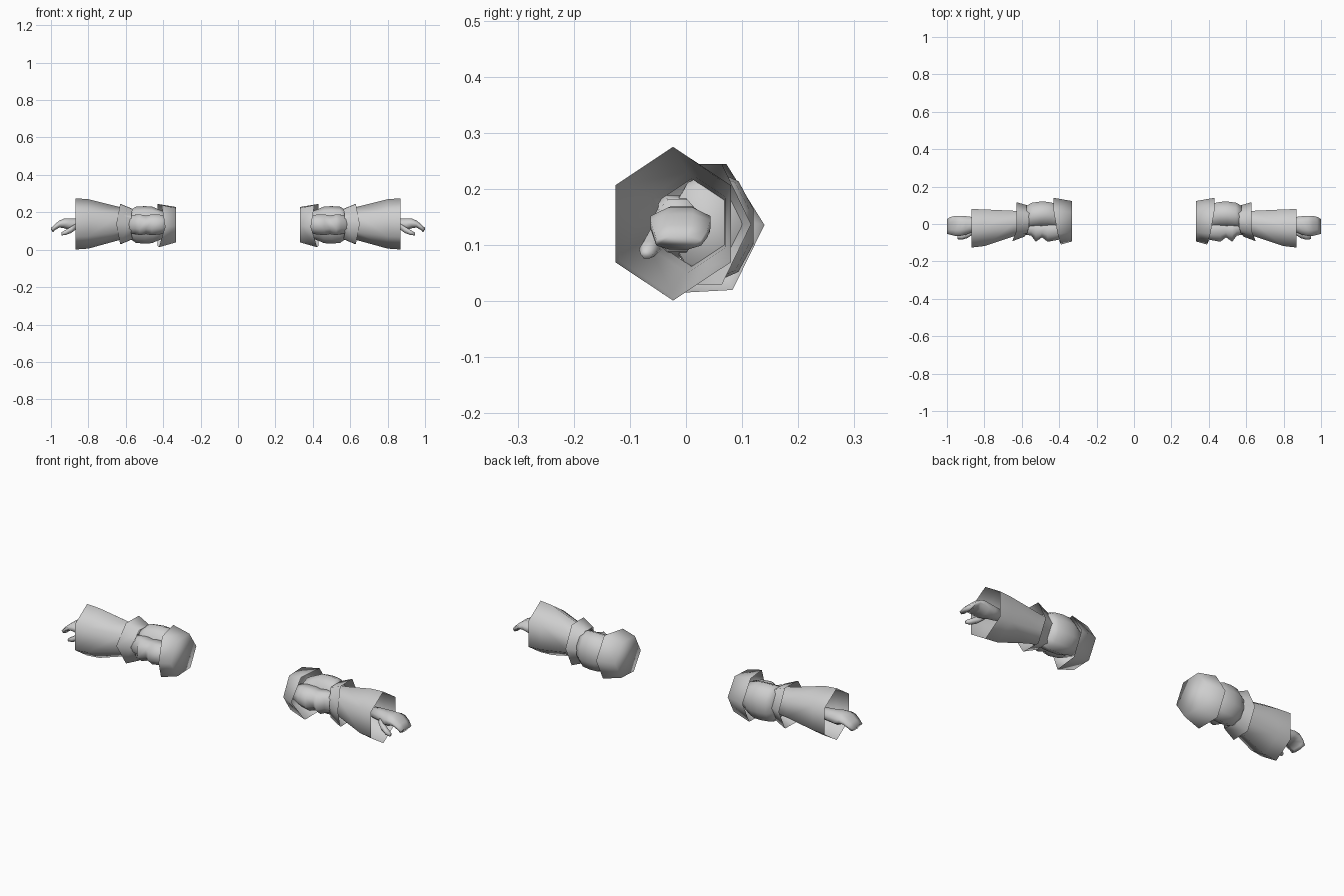
import bpy, bmesh, math

cloth = bpy.data.materials.new("light_grey")
cloth.diffuse_color = (0.62, 0.62, 0.62, 1)


def loft(name, rings, sides, phase=0, start=False, end=False, shift=None):
    """Skin rings (x, y, z, half_y, half_z) along x; mirror to the other arm."""
    bm = bmesh.new()
    loops = []
    for i, (x, y, z, ry, rz) in enumerate(rings):
        loop = []
        for k in range(sides):
            a = math.radians(phase) + 2 * math.pi * k / sides
            c, s = math.cos(a), math.sin(a)
            dx = shift(i, c, s) if shift else 0
            loop.append(bm.verts.new((x + dx, y + ry * c, z + rz * s)))
        loops.append(loop)
    for a, b in zip(loops, loops[1:]):
        for k in range(sides):
            j = (k + 1) % sides
            bm.faces.new((a[k], b[k], b[j], a[j]))
    if start:
        bm.faces.new(loops[0])
    if end:
        bm.faces.new(loops[-1][::-1])
    bmesh.ops.recalc_face_normals(bm, faces=bm.faces)
    for f in bm.faces:
        f.smooth = True
    me = bpy.data.meshes.new(name)
    bm.to_mesh(me)
    bm.free()
    me.materials.append(cloth)
    ob = bpy.data.objects.new(name, me)
    bpy.context.collection.objects.link(ob)
    m = ob.modifiers.new("other_arm", 'MIRROR')
    m.use_mirror_merge = False
    return ob


# Flared six-sided sleeve, open at the wrist
loft("sleeve", [(0.57, 0.01, 0.14, 0.068, 0.078),
                (0.64, 0.003, 0.14, 0.078, 0.09),
                (0.80, -0.02, 0.138, 0.113, 0.132),
                (0.87, -0.023, 0.138, 0.119, 0.137)], 6, 30)

# Flared cuff at the elbow, its front corner pushed toward the hand
loft("elbow_cuff", [(0.56, 0.015, 0.137, 0.082, 0.092),
                    (0.627, 0.012, 0.137, 0.104, 0.124)], 6, 0,
     shift=lambda i, c, s: 0.024 * max(0, -c) ** 3)

# Rounded upper sleeve behind the elbow
loft("upper_sleeve", [(0.39, 0.03, 0.133, 0.065, 0.07),
                      (0.43, 0.045, 0.133, 0.07, 0.085),
                      (0.46, 0.05, 0.133, 0.072, 0.098),
                      (0.50, 0.05, 0.133, 0.074, 0.1),
                      (0.545, 0.045, 0.133, 0.072, 0.097),
                      (0.575, 0.035, 0.135, 0.066, 0.078)], 10, 18,
     start=True, end=True)

# Pleated cloth in the crook of the elbow
loft("elbow_folds", [(0.37, -0.02, 0.135, 0.05, 0.045),
                     (0.41, -0.03, 0.135, 0.06, 0.056),
                     (0.462, -0.035, 0.133, 0.065, 0.06),
                     (0.492, -0.025, 0.133, 0.05, 0.054),
                     (0.525, -0.035, 0.133, 0.065, 0.06),
                     (0.55, -0.02, 0.135, 0.045, 0.056),
                     (0.59, -0.015, 0.135, 0.045, 0.05)], 8, 22.5,
     start=True, end=True)

# Closed shoulder cap with a shorter front rim
loft("shoulder_cap", [(0.331, 0.015, 0.134, 0.108, 0.106),
                      (0.43, 0.015, 0.129, 0.125, 0.13)], 6, 3,
     start=True,
     shift=lambda i, c, s: -0.04 * i * max(0, -c) * (1 if s > -0.5 else 0.4))

# Mitten-like hand with drooping fingers
loft("hand", [(0.80, 0.0, 0.138, 0.03, 0.028),
              (0.86, -0.002, 0.136, 0.042, 0.032),
              (0.90, -0.008, 0.135, 0.054, 0.036),
              (0.93, -0.01, 0.141, 0.058, 0.028),
              (0.955, -0.01, 0.137, 0.058, 0.02),
              (0.98, -0.01, 0.12, 0.052, 0.017),
              (0.993, -0.013, 0.104, 0.043, 0.013)], 8, 22.5,
     start=True, end=True,
     shift=lambda i, c, s: 0.007 * (i == 6) * (1 if s > 0 else -0.6))

# Thumb under the front of the palm
loft("thumb", [(0.865, -0.04, 0.125, 0.018, 0.018),
               (0.89, -0.055, 0.108, 0.02, 0.02),
               (0.92, -0.066, 0.093, 0.018, 0.016),
               (0.945, -0.07, 0.084, 0.011, 0.009)], 6, 0,
     start=True, end=True)
